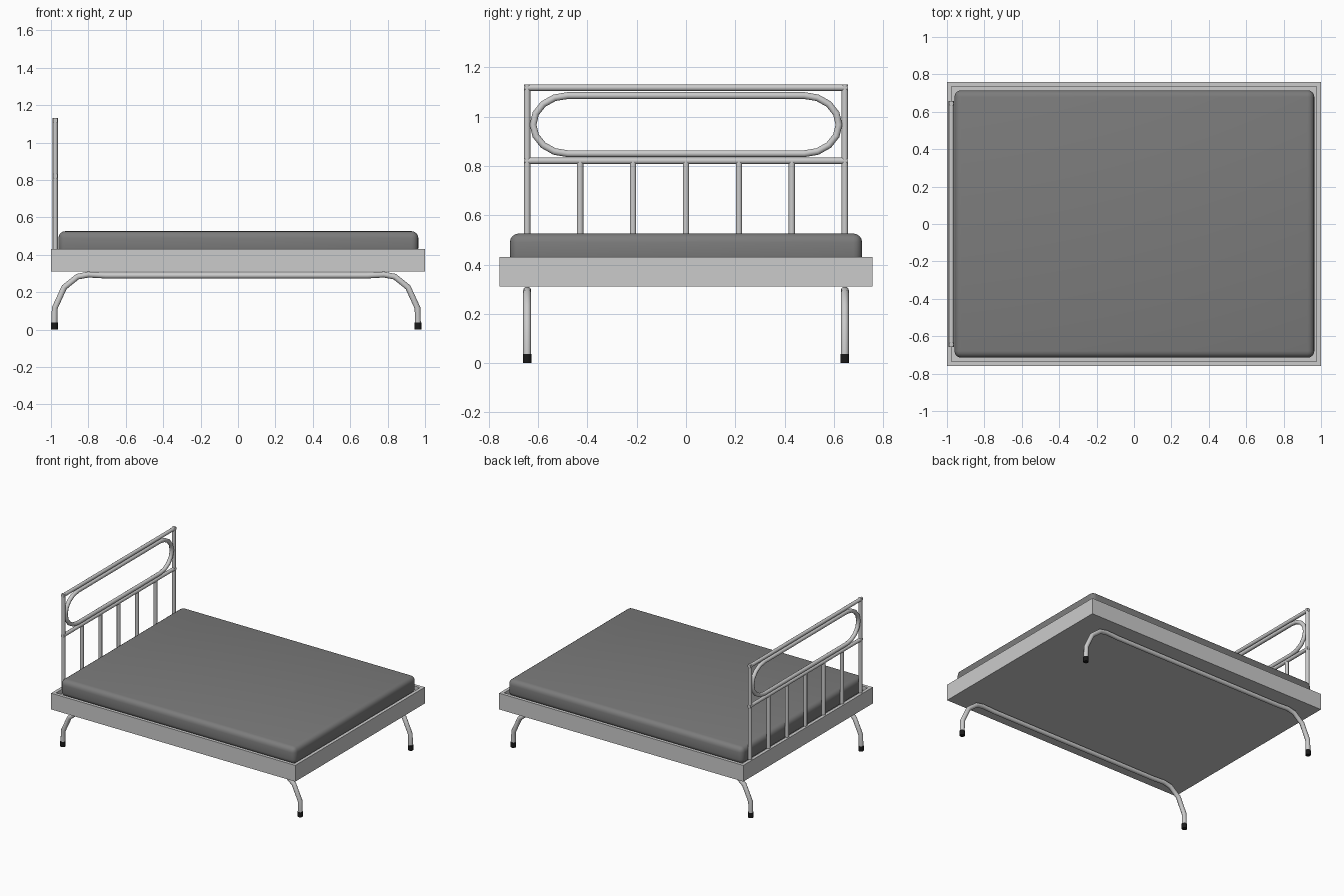
import bpy, bmesh, math

if "Cube" in bpy.data.objects:
    bpy.data.objects.remove(bpy.data.objects["Cube"])

def material(name, v):
    m = bpy.data.materials.new(name)
    m.diffuse_color = (v, v, v, 1)
    m.use_nodes = True
    m.node_tree.nodes["Principled BSDF"].inputs["Base Color"].default_value = m.diffuse_color
    return m

def add_mesh(name, bm, mat=None):
    me = bpy.data.meshes.new(name)
    bm.to_mesh(me)
    bm.free()
    ob = bpy.data.objects.new(name, me)
    bpy.context.collection.objects.link(ob)
    if mat:
        me.materials.append(mat)
    return ob

def box(x0, x1, y0, y1, z0, z1):
    bm = bmesh.new()
    bmesh.ops.create_cube(bm, size=1)
    for v in bm.verts:
        v.co.x = x1 if v.co.x > 0 else x0
        v.co.y = y1 if v.co.y > 0 else y0
        v.co.z = z1 if v.co.z > 0 else z0
    return bm

def smooth(ob, angle=40):
    bpy.ops.object.select_all(action='DESELECT')
    ob.select_set(True)
    bpy.context.view_layer.objects.active = ob
    bpy.ops.object.shade_smooth_by_angle(angle=math.radians(angle))

def tube(name, pts, r, cyclic=False, mat=None):
    cu = bpy.data.curves.new(name, 'CURVE')
    cu.dimensions = '3D'
    cu.bevel_depth = r
    cu.bevel_resolution = 3
    cu.use_fill_caps = not cyclic
    sp = cu.splines.new('POLY')
    sp.points.add(len(pts) - 1)
    for p, co in zip(sp.points, pts):
        p.co = (*co, 1)
    sp.use_cyclic_u = cyclic
    ob = bpy.data.objects.new(name, cu)
    bpy.context.collection.objects.link(ob)
    bpy.ops.object.select_all(action='DESELECT')
    ob.select_set(True)
    bpy.context.view_layer.objects.active = ob
    bpy.ops.object.convert(target='MESH')
    ob = bpy.context.object
    if mat:
        ob.data.materials.append(mat)
    smooth(ob, 50)
    return ob

black = material("rubber", 0.01)
dark = material("fabric", 0.2)

# Bed frame: a slab with a shallow recess in its top
bm = box(-1, 1, -0.758, 0.758, 0.31, 0.43)
bm.normal_update()
top = [f for f in bm.faces if f.normal.z > 0.9]
bmesh.ops.inset_region(bm, faces=top, thickness=0.034)
floor = bmesh.ops.extrude_face_region(bm, geom=top)
for g in floor['geom']:
    if isinstance(g, bmesh.types.BMVert):
        g.co.z = 0.40
bmesh.ops.delete(bm, geom=top, context='FACES')
bmesh.ops.recalc_face_normals(bm, faces=bm.faces)
add_mesh("bed_frame", bm)

# Mattress with rounded edges
bm = box(-0.96, 0.964, -0.715, 0.715, 0.40, 0.526)
bmesh.ops.bevel(bm, geom=bm.edges[:], offset=0.036, segments=4,
                profile=0.5, affect='EDGES')
smooth(add_mesh("mattress", bm, dark))

# Bent leg tubes along both sides, with rubber feet
half_path = [(0.972, 0.02), (0.970, 0.115), (0.919, 0.226),
             (0.848, 0.283), (0.79, 0.294), (0.70, 0.289)]
path = [(-x, z) for x, z in half_path] + half_path[::-1]
for side, y in (("front", -0.645), ("back", 0.645)):
    tube(side + "_leg_tube", [(x - 0.01, y, z) for x, z in path], 0.0165)
    for end, x in (("head", -0.982), ("foot", 0.962)):
        tube(f"{side}_{end}_rubber_foot", [(x, y, 0), (x, y, 0.037)], 0.0185, mat=black)
    # Headboard posts
    tube(side + "_headboard_post", [(-0.977, y, 0.42), (-0.977, y, 1.13)], 0.0135)

# Headboard rails
for name, z in (("top_rail", 1.118), ("middle_rail", 0.821)):
    tube(name, [(-0.977, -0.658, z), (-0.977, 0.658, z)], 0.0135)

# Headboard bars
for i in range(-2, 3):
    tube("headboard_bar", [(-0.977, i * 0.215, 0.42), (-0.977, i * 0.215, 0.821)], 0.0135)

# Oval ring between the rails
ring = []
for s in (1, -1):
    for k in range(9):
        a = math.pi / 2 - k * math.pi / 8
        ring.append((-0.977, s * (0.48 + 0.141 * math.cos(a)),
                     0.968 + s * 0.118 * math.sin(a)))
tube("headboard_oval", ring, 0.0145, cyclic=True)
